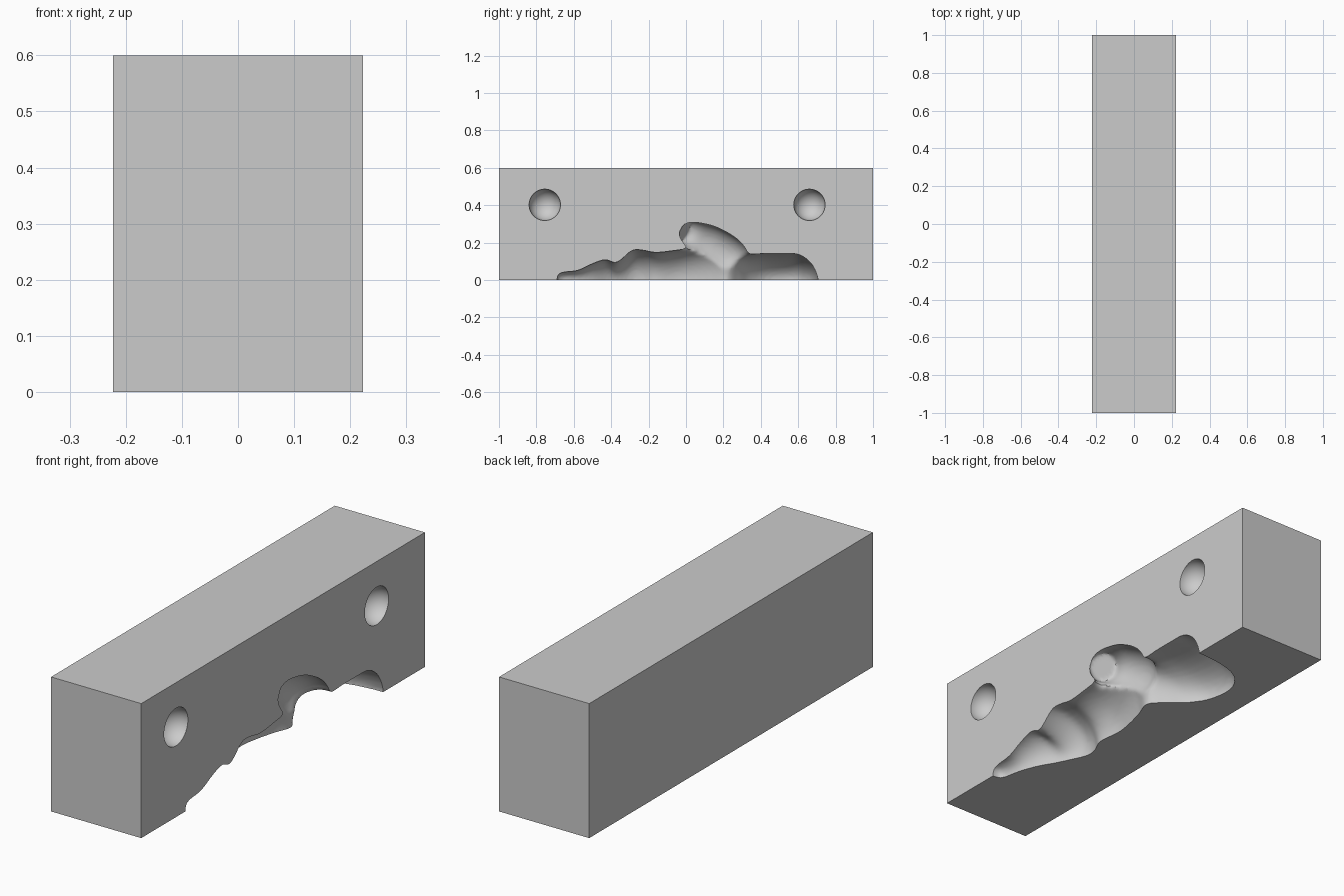
import bpy, bmesh, math
from mathutils import Vector

cube = bpy.data.objects.get("Cube")
if cube:
    bpy.data.objects.remove(cube, do_unlink=True)

FACE = 0.2225   # x of the parting face


def finish(name, bm):
    bmesh.ops.recalc_face_normals(bm, faces=bm.faces[:])
    mesh = bpy.data.meshes.new(name)
    bm.to_mesh(mesh)
    bm.free()
    obj = bpy.data.objects.new(name, mesh)
    bpy.context.collection.objects.link(obj)
    return obj


def activate(obj):
    bpy.ops.object.select_all(action='DESELECT')
    obj.select_set(True)
    bpy.context.view_layer.objects.active = obj


def loft(bm, rings):
    # Skin closed rings of points and cap both ends
    loops = [[bm.verts.new(p) for p in ring] for ring in rings]
    for a, b in zip(loops, loops[1:]):
        for i in range(len(a)):
            j = (i + 1) % len(a)
            bm.faces.new((a[i], a[j], b[j], b[i]))
    bm.faces.new(loops[0])
    bm.faces.new(loops[-1])


def smooth_rows(rows, steps=5):
    # Catmull-Rom interpolation of section rows
    out = []
    for i in range(len(rows) - 1):
        a, b, c, d = (rows[max(0, min(len(rows) - 1, i + k))] for k in (-1, 0, 1, 2))
        for s in range(steps):
            t = s / steps
            out.append([q + 0.5 * t * (r - p + t * (2*p - 5*q + 4*r - w + t * (3*(q - r) + w - p)))
                        for p, q, r, w in zip(a, b, c, d)])
    return out + [rows[-1]]


def ring_angles(n=40):
    return [2 * math.pi * i / n for i in range(n)]


def cut(target, cutter):
    mod = target.modifiers.new("cut", 'BOOLEAN')
    mod.operation = 'DIFFERENCE'
    mod.solver = 'EXACT'
    mod.object = cutter
    activate(target)
    bpy.ops.object.modifier_apply(modifier=mod.name)
    bpy.data.objects.remove(cutter, do_unlink=True)


# Solid block
bm = bmesh.new()
bmesh.ops.create_cube(bm, size=1)
for v in bm.verts:
    v.co = (v.co.x * FACE * 2, v.co.y * 2, (v.co.z + 0.5) * 0.6)
block = finish("mold_block", bm)

# Figure cavity: sections of (y, depth, height)
sections = [
    (-0.69, 0.02, 0.012), (-0.67, 0.045, 0.04), (-0.58, 0.065, 0.052),
    (-0.50, 0.095, 0.088), (-0.43, 0.135, 0.11), (-0.37, 0.165, 0.094),
    (-0.29, 0.20, 0.158), (-0.23, 0.195, 0.16), (-0.16, 0.165, 0.148),
    (-0.05, 0.175, 0.16), (0.03, 0.165, 0.17), (0.13, 0.14, 0.175),
    (0.22, 0.112, 0.16), (0.28, 0.165, 0.145), (0.34, 0.235, 0.138),
    (0.42, 0.29, 0.142), (0.52, 0.31, 0.142), (0.60, 0.29, 0.138),
    (0.66, 0.23, 0.10), (0.69, 0.15, 0.055), (0.705, 0.05, 0.012),
]
bm = bmesh.new()
loft(bm, [[(FACE - d * math.cos(a), y, h * math.sin(a)) for a in ring_angles()]
          for y, d, h in smooth_rows(sections)])

# Raised arm: (depth, y, z, radius), ending in a flat wrist
arm = [(0.02, 0.30, 0.04, 0.07), (0.02, 0.23, 0.12, 0.105),
       (0.02, 0.13, 0.19, 0.102), (0.03, 0.05, 0.235, 0.082),
       (0.055, -0.01, 0.265, 0.062)]
path = smooth_rows(arm)
rings = []
for i, (d, y, z, r) in enumerate(path):
    p, q = path[max(i - 1, 0)], path[min(i + 1, len(path) - 1)]
    along = Vector((p[0] - q[0], q[1] - p[1], q[2] - p[2])).normalized()
    side = along.cross(Vector((1, 0, 0))).normalized()
    other = along.cross(side)
    centre = Vector((FACE - d, y, z))
    rings.append([centre + r * (math.cos(a) * side + math.sin(a) * other)
                  for a in ring_angles()])
loft(bm, rings)
figure = finish("figure_cutter", bm)
figure.hide_render = True

# Merge the body and arm into one softened form
activate(figure)
remesh = figure.modifiers.new("merge", 'REMESH')
remesh.mode = 'VOXEL'
remesh.voxel_size = 0.011
soften = figure.modifiers.new("soften", 'SMOOTH')
soften.iterations = 4
for name in ("merge", "soften"):
    bpy.ops.object.modifier_apply(modifier=name)
cut(block, figure)

# Hemispherical registration dimples
for y in (-0.755, 0.66):
    bm = bmesh.new()
    bmesh.ops.create_uvsphere(bm, u_segments=40, v_segments=20, radius=0.084)
    bmesh.ops.translate(bm, verts=bm.verts[:], vec=(FACE, y, 0.402))
    dimple = finish("dimple_cutter", bm)
    dimple.hide_render = True
    cut(block, dimple)

# Plain grey material
grey = bpy.data.materials.new("light_grey")
grey.use_nodes = True
colour = (0.6, 0.6, 0.6, 1)
grey.diffuse_color = colour
grey.node_tree.nodes["Principled BSDF"].inputs["Base Color"].default_value = colour
block.data.materials.clear()
block.data.materials.append(grey)
for poly in block.data.polygons:
    poly.material_index = 0
activate(block)
bpy.ops.object.shade_smooth_by_angle(angle=math.radians(35))
